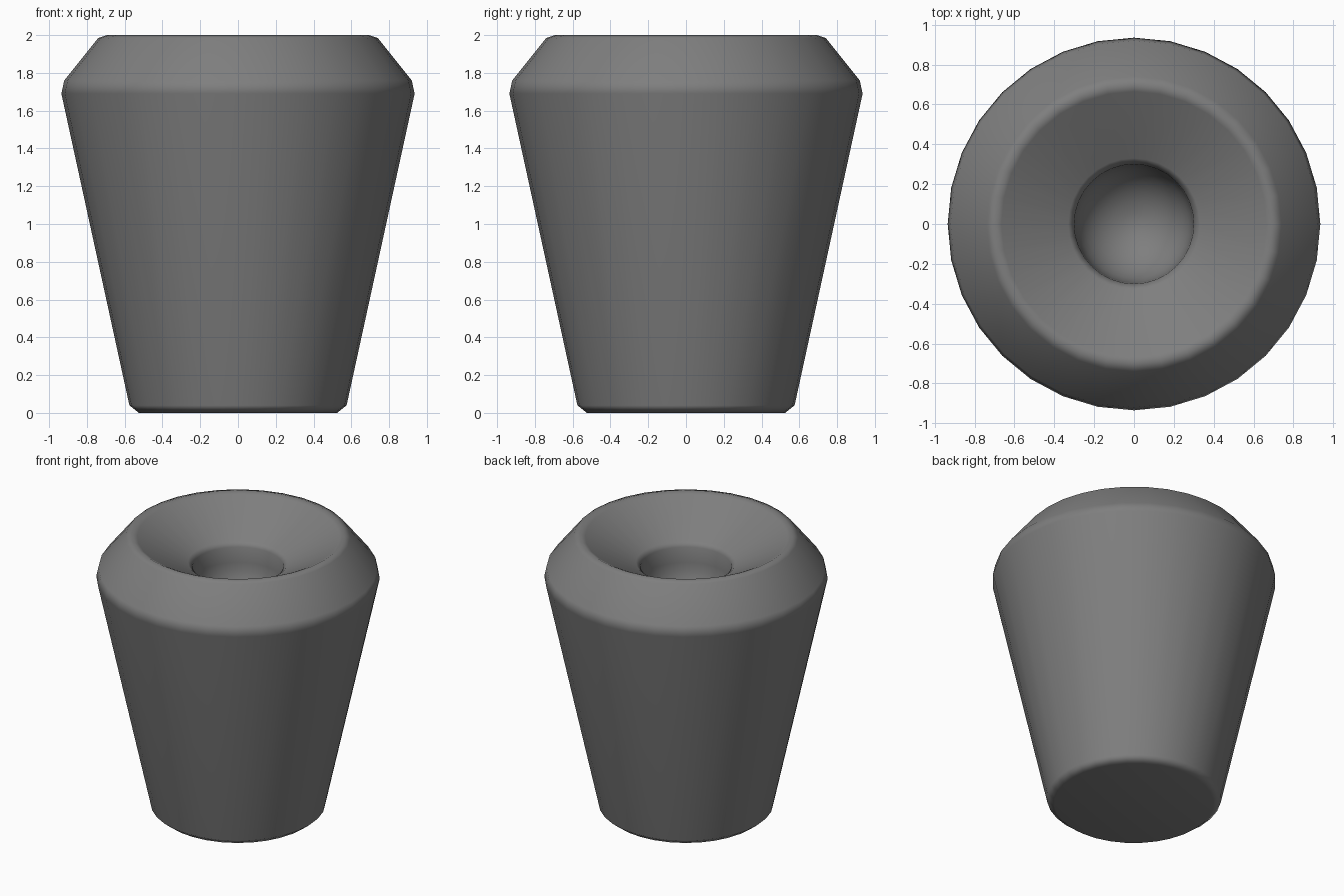
import bpy, bmesh
from math import pi, sin, cos
from mathutils import Vector

cube = bpy.data.objects.get("Cube")
if cube:
    bpy.data.objects.remove(cube, do_unlink=True)

SEGMENTS = 32
BORE_R, BORE_Z = 0.295, 1.66

# Single dark grey material
grey = bpy.data.materials.new("dark grey")
grey.use_nodes = True
colour = (0.21, 0.21, 0.21, 1.0)
grey.diffuse_color = colour
grey.node_tree.nodes["Principled BSDF"].inputs["Base Color"].default_value = colour

# Outer body: flat foot, flared wall, chamfered shoulder, dished top
profile = [(0, 0), (0.525, 0), (0.575, 0.04),
           (0.935, 1.69), (0.92, 1.76),
           (0.74, 1.985), (0.695, 2.0), (0.665, 1.985),
           (0.33, 1.80), (0.3, 1.77)]

# Blind bore with a rounded floor
STEPS = 8
for i in range(STEPS + 1):
    a = i / STEPS * pi / 2
    r = BORE_R * cos(a) if i < STEPS else 0
    profile.append((r, BORE_Z - BORE_R * sin(a)))

# Lathe the profile around z
bm = bmesh.new()
verts = [bm.verts.new((r, 0, z)) for r, z in profile]
edges = [bm.edges.new(pair) for pair in zip(verts, verts[1:])]
bmesh.ops.spin(bm, geom=verts + edges, cent=Vector(), axis=Vector((0, 0, 1)),
               angle=2 * pi, steps=SEGMENTS, use_merge=False)
bmesh.ops.remove_doubles(bm, verts=bm.verts[:], dist=0.0005)
bmesh.ops.recalc_face_normals(bm, faces=bm.faces[:])
for face in bm.faces:
    face.smooth = True

mesh = bpy.data.meshes.new("tapered_knob")
bm.to_mesh(mesh)
bm.free()
mesh.materials.append(grey)
knob = bpy.data.objects.new("tapered_knob", mesh)
bpy.context.collection.objects.link(knob)

# Keep broad faces evenly shaded with the rounding held in the bevels
weighted = knob.modifiers.new("weighted_normals", 'WEIGHTED_NORMAL')
weighted.mode = 'FACE_AREA'
weighted.weight = 50
